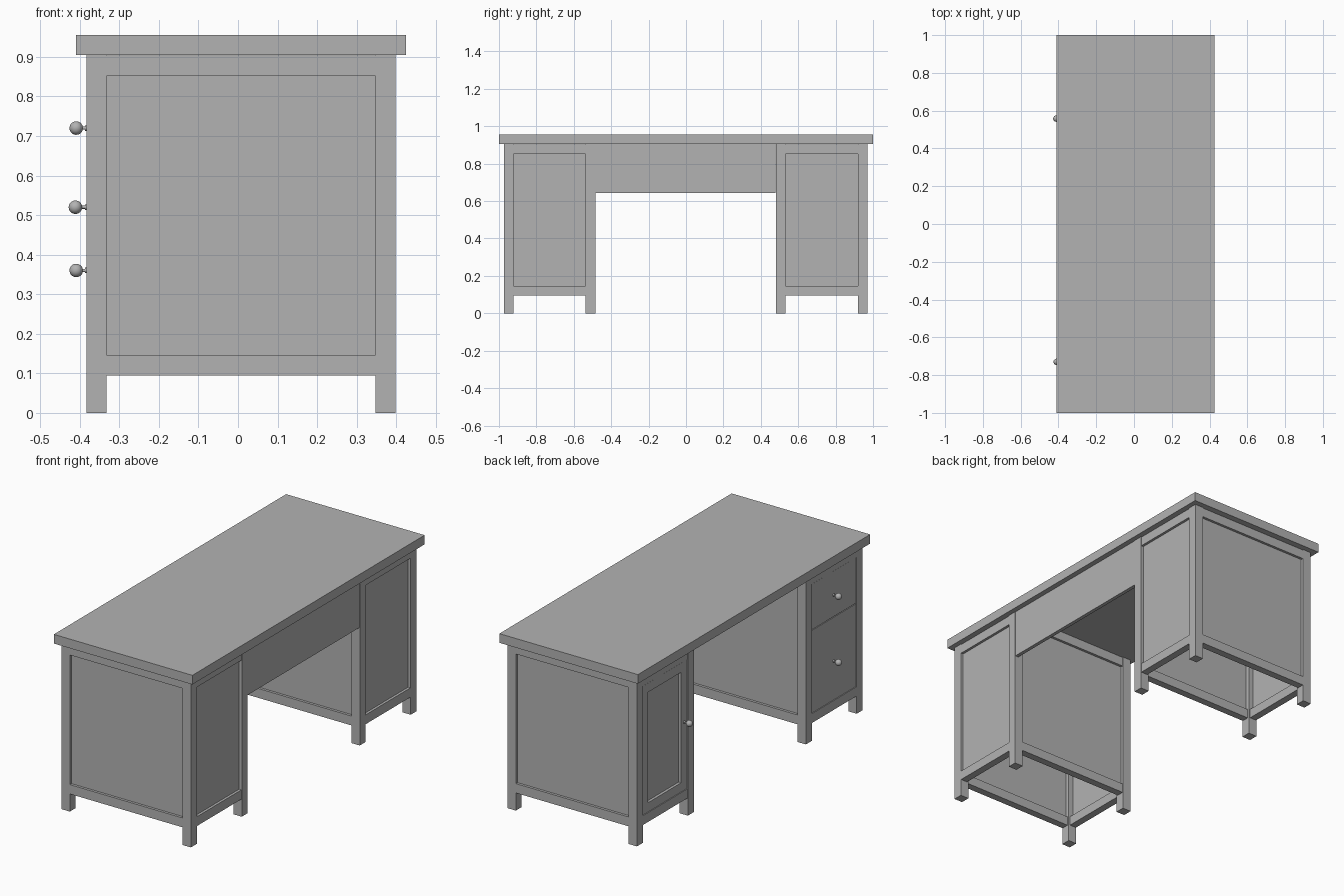
import bpy

if "Cube" in bpy.data.objects:
    bpy.data.objects.remove(bpy.data.objects["Cube"], do_unlink=True)

grey = bpy.data.materials.new("plain_grey")
grey.use_nodes = True
colour = (0.45, 0.45, 0.45, 1)
grey.diffuse_color = colour
grey.node_tree.nodes["Principled BSDF"].inputs["Base Color"].default_value = colour


def box(name, x, y, z):
    """Box from (low, high) ranges on each axis."""
    bpy.ops.mesh.primitive_cube_add(size=1, location=[(a + b) / 2 for a, b in (x, y, z)])
    ob = bpy.context.object
    ob.name = name
    ob.scale = [b - a for a, b in (x, y, z)]
    bpy.ops.object.transform_apply(location=False, rotation=False, scale=True)
    ob.data.materials.append(grey)
    return ob


def knob(name, x, y, z):
    """Round knob on a thin stem with a small collar."""
    parts = [("stem", 0.004, x, FRONT + 0.015), ("collar", 0.007, FRONT - 0.004, FRONT + 0.015)]
    for part, radius, start, end in parts:
        bpy.ops.mesh.primitive_cylinder_add(vertices=16, radius=radius, depth=end - start,
                                            location=((start + end) / 2, y, z),
                                            rotation=(0, 1.5708, 0))
        ob = bpy.context.object
        ob.name = name + "_" + part
        ob.data.materials.append(grey)
        bpy.ops.object.shade_smooth_by_angle()
    bpy.ops.mesh.primitive_uv_sphere_add(segments=24, ring_count=16, radius=0.017,
                                         location=(x, y, z))
    bpy.context.object.name = name + "_ball"
    bpy.context.object.data.materials.append(grey)
    bpy.ops.object.shade_smooth()


FRONT, BACK = -0.383, 0.398      # outer faces of the legs along x
LEG, RAIL, SET, RECESS = 0.051, 0.042, 0.002, 0.016
TOP = 0.905
LOW, HIGH = (0.095, 0.146), (0.852, 0.903)
MID = (LOW[1], HIGH[0])
PANEL = (LOW[0] + 0.01, HIGH[1])


def pedestal(name, y0, y1):
    """Four legs, rails and recessed panels; the -x side is left for doors or drawers."""
    xs = (FRONT, BACK - LEG)
    ys = (y0, y1 - LEG)
    for i, x in enumerate(xs):
        for j, y in enumerate(ys):
            box(f"{name}_leg_{i}{j}", (x, x + LEG), (y, y + LEG), (0, TOP))
    span_x = (FRONT + LEG, BACK - LEG)
    span_y = (y0 + LEG, y1 - LEG)
    for level, z in (("bottom", LOW), ("top", HIGH)):
        box(f"{name}_{level}_rail_y_low", span_x, (y0 + SET, y0 + RAIL), z)
        box(f"{name}_{level}_rail_y_high", span_x, (y1 - RAIL, y1 - SET), z)
        box(f"{name}_{level}_rail_back", (BACK - RAIL, BACK - SET), span_y, z)
        box(f"{name}_{level}_rail_front", (FRONT + SET, FRONT + RAIL), span_y, z)
    box(f"{name}_panel_y_low", span_x, (y0 + RECESS, y0 + RECESS + 0.012), PANEL)
    box(f"{name}_panel_y_high", span_x, (y1 - RECESS - 0.012, y1 - RECESS), PANEL)
    box(f"{name}_panel_back", (BACK - RECESS - 0.012, BACK - RECESS), span_y, PANEL)
    return span_y


# Desktop and modesty panel
box("desktop", (-0.41, 0.425), (-1, 1), (TOP, 0.955))
box("modesty_panel", (BACK - 0.022, BACK - 0.002), (-0.486, 0.479), (0.642, TOP))

# Drawer pedestal
a, b = pedestal("drawer_pedestal", -0.974, -0.485)
split = 0.6
face = (FRONT + 0.004, FRONT + 0.024)
for label, z0, z1, kz in (("lower", MID[0], split, 0.36), ("upper", split, MID[1], 0.72)):
    box(label + "_drawer_front", face, (a + 0.002, b - 0.002), (z0 + 0.002, z1 - 0.002))
    knob(label + "_drawer_knob", -0.409, (a + b) / 2, kz)

# Door pedestal with a framed, inset door
a, b = pedestal("door_pedestal", 0.48, 0.97)
a, b = a + 0.002, b - 0.002
z0, z1 = MID[0] + 0.002, MID[1] - 0.002
STILE = 0.05
box("door_stile_inner", face, (a, a + STILE), (z0, z1))
box("door_stile_outer", face, (b - STILE, b), (z0, z1))
box("door_rail_bottom", face, (a + STILE, b - STILE), (z0, z0 + STILE))
box("door_rail_top", face, (a + STILE, b - STILE), (z1 - STILE, z1))
box("door_panel", (face[0] + 0.015, face[1]), (a + STILE, b - STILE), (z0 + STILE, z1 - STILE))
knob("door_knob", -0.411, a + STILE / 2, 0.52)
